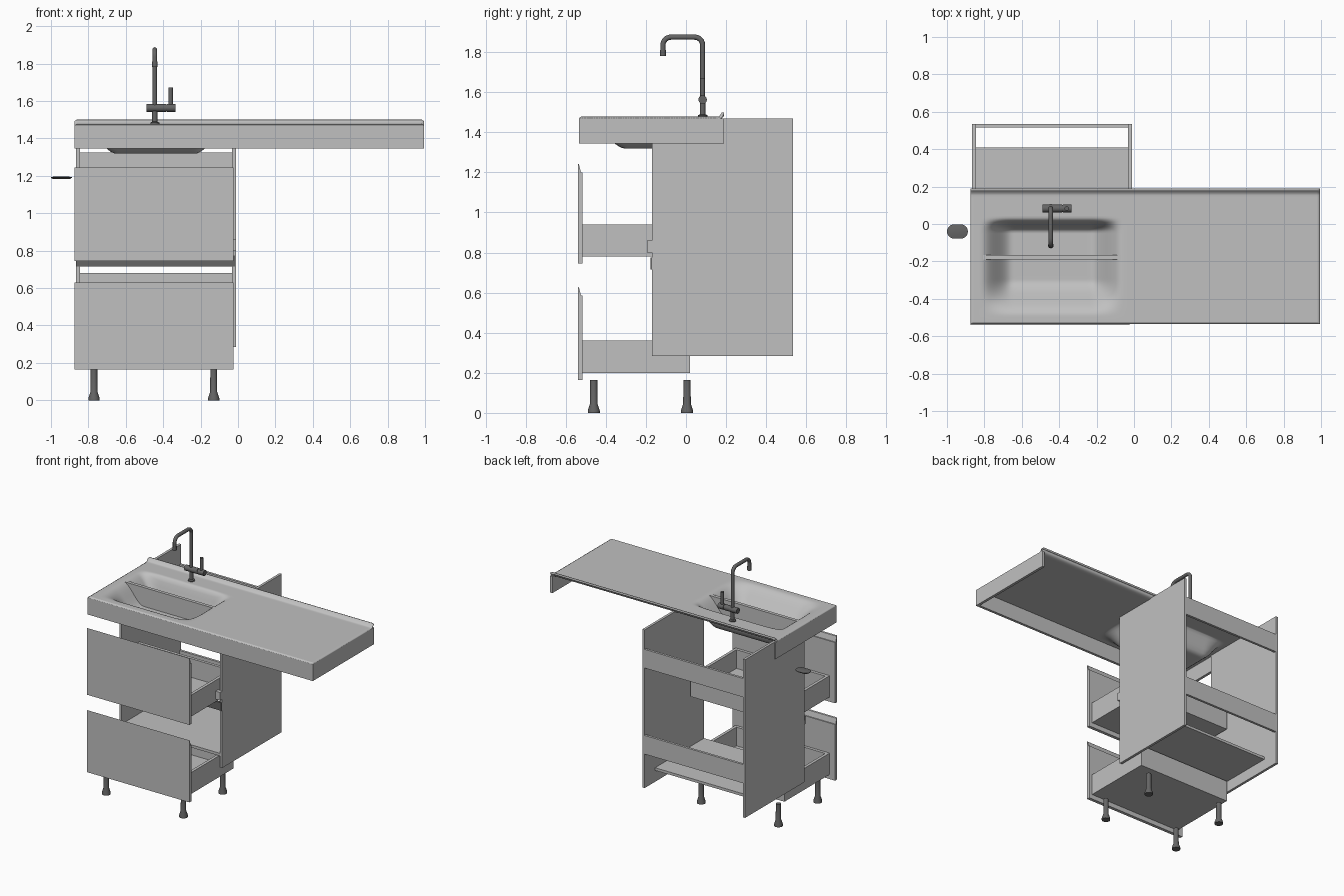
import bpy, bmesh, math
from mathutils import Vector

if "Cube" in bpy.data.objects:
    bpy.data.objects.remove(bpy.data.objects["Cube"])


def material(name, value):
    m = bpy.data.materials.new(name)
    m.use_nodes = True
    colour = (value, value, value, 1)
    m.diffuse_color = colour
    m.node_tree.nodes["Principled BSDF"].inputs["Base Color"].default_value = colour
    return m


GREY = material("light grey", 0.53)
DARK = material("dark metal grey", 0.13)


def finish(name, bm, mat, smooth=False):
    bmesh.ops.recalc_face_normals(bm, faces=bm.faces)
    me = bpy.data.meshes.new(name)
    bm.to_mesh(me)
    bm.free()
    me.materials.append(mat)
    ob = bpy.data.objects.new(name, me)
    bpy.context.collection.objects.link(ob)
    if smooth:
        shade(ob)
    return ob


def shade(ob):
    bpy.ops.object.select_all(action="DESELECT")
    ob.select_set(True)
    bpy.context.view_layer.objects.active = ob
    bpy.ops.object.shade_smooth_by_angle(angle=math.radians(35))


def add_box(bm, x0, x1, y0, y1, z0, z1):
    verts = bmesh.ops.create_cube(bm, size=1)["verts"]
    for v in verts:
        v.co = Vector((x0 + (v.co.x + 0.5) * (x1 - x0),
                       y0 + (v.co.y + 0.5) * (y1 - y0),
                       z0 + (v.co.z + 0.5) * (z1 - z0)))


def boxes(name, *sizes, mat=GREY):
    bm = bmesh.new()
    for s in sizes:
        add_box(bm, *s)
    return finish(name, bm, mat)


def prism(name, profile, direction, mat=GREY):
    """Extrude a closed profile of 3D points along a direction."""
    bm = bmesh.new()
    face = bm.faces.new([bm.verts.new(p) for p in profile])
    out = bmesh.ops.extrude_face_region(bm, geom=[face])["geom"]
    moved = [v for v in out if isinstance(v, bmesh.types.BMVert)]
    bmesh.ops.translate(bm, verts=moved, vec=direction)
    # keep the start cap so the prism is closed
    if not face.is_valid:
        bmesh.ops.holes_fill(bm, edges=bm.edges)
    return finish(name, bm, mat)


def lathe(name, profile, origin, axis="Z", mat=DARK, segments=24):
    """Turn (radius, height) points about an axis through the origin."""
    bm = bmesh.new()
    rings = []
    for r, h in profile:
        ring = []
        for i in range(segments):
            a = math.tau * i / segments
            p = Vector((r * math.cos(a), r * math.sin(a), h))
            if axis == "X":
                p = Vector((p.z, p.x, p.y))
            ring.append(bm.verts.new(p + Vector(origin)))
        rings.append(ring)
    for a, b in zip(rings, rings[1:]):
        for i in range(segments):
            j = (i + 1) % segments
            bm.faces.new((a[i], a[j], b[j], b[i]))
    bm.faces.new(rings[0])
    bm.faces.new(rings[-1])
    return finish(name, bm, mat, True)


# Washbasin top: one moulded sheet with a bowl and a raised back lip
X0, X1, Y0, Y1 = -0.875, 0.995, -0.535, 0.19
RIM, LOW = 1.478, 1.345


def ramp(t):
    t = max(0.0, min(1.0, t))
    return t * t * (3 - 2 * t)


def top_height(x, y):
    across = min(ramp((x + 0.82) / 0.17), ramp((-0.06 - x) / 0.17))
    along = min(ramp((y + 0.49) / 0.19), ramp((0.03 - y) / 0.07))
    lip = 0.022 * ramp((y - 0.162) / 0.02)
    edge = min(x - X0, X1 - x, y - Y0)
    return RIM - 0.145 * across * along + lip - 0.008 * (1 - ramp(edge / 0.012))


def spaced(a, b, n):
    inner = [a + (b - a) * i / n for i in range(n + 1)]
    return sorted(inner + [a + 0.005, a + 0.012, b - 0.005, b - 0.012])


bm = bmesh.new()
xs, ys = spaced(X0, X1, 120), spaced(Y0, Y1, 60)
grid = [[bm.verts.new((x, y, top_height(x, y))) for x in xs] for y in ys]
for r, s in zip(grid, grid[1:]):
    for i in range(len(xs) - 1):
        bm.faces.new((r[i], r[i + 1], s[i + 1], s[i]))
basin = finish("basin_top", bm, GREY)
for p in basin.data.polygons:
    p.use_smooth = True
solid = basin.modifiers.new("thickness", "SOLIDIFY")
solid.thickness = 0.014
solid.offset = -1 if basin.data.polygons[0].normal.z > 0 else 1

# Apron on the front and both ends, open at the back
boxes("basin_apron",
      (X0, X1, Y0, Y0 + 0.02, LOW, RIM - 0.008),
      (X0, X0 + 0.02, Y0, Y1, LOW, RIM - 0.008),
      (X1 - 0.02, X1, Y0, Y1, LOW, RIM - 0.008))

# Divider standing across the bowl
prism("bowl_divider", [(-0.81, -0.19, 1.475), (-0.07, -0.19, 1.475),
                       (-0.2, -0.19, 1.33), (-0.68, -0.19, 1.33)], (0, 0.025, 0))

# Cabinet carcass
for side, x in (("right", -0.865), ("left", -0.031)):
    boxes(side + "_side_panel", (x, x + 0.019, -0.17, 0.535, 0.285, 1.47))
for name, z in (("upper", 1.185), ("lower", 0.54)):
    boxes(name + "_back_rail", (-0.846, -0.031, 0.517, 0.535, z, z + 0.14))
boxes("bottom_shelf", (-0.846, -0.031, -0.17, 0.41, 0.37, 0.39))
boxes("front_strip", (-0.865, -0.015, -0.177, -0.16, 0.715, 0.775), mat=DARK)
boxes("guide_block", (-0.05, -0.012, -0.195, -0.165, 0.80, 0.86))

# Drawers: front with a bevelled finger grip, and an open box behind
L, R, F, B, T = -0.83, -0.05, -0.516, 0.02, 0.022
for name, z0, z1, base in (("lower", 0.165, 0.63, 0.2), ("upper", 0.745, 1.245, 0.78)):
    prism(name + "_drawer_front",
          [(X0, y, z) for y, z in ((-0.54, z0), (-0.54, z1), (-0.534, z1 - 0.005),
                                   (-0.524, z1 - 0.045), (-0.516, z1 - 0.045),
                                   (-0.516, z0))], (0.85, 0, 0))
    top = base + 0.16
    boxes(name + "_drawer_box",
          (L, R, F, B, base, base + 0.02),
          (L, L + T, F, B, base, top), (R - T, R, F, B, base, top),
          (L, R, B - T, B, base, top), (L, R, F, F + T, base, top))

# Legs
for side, x in (("right", -0.77), ("left", -0.13)):
    for end, y in (("front", -0.46), ("back", 0.005)):
        lathe(f"{end}_{side}_leg", [(0.03, 0), (0.03, 0.012), (0.019, 0.045),
                                    (0.018, 0.165)], (x, y, 0))

# Tap: bent spout, mixer body and lever
FX, FY = -0.445, 0.083
curve = bpy.data.curves.new("tap_spout", "CURVE")
curve.dimensions = "3D"
curve.bevel_depth = 0.013
curve.bevel_resolution = 4
curve.use_fill_caps = True
path = [(FY, 1.5)]
for cy, start in ((FY - 0.04, 0), (-0.075, 90)):
    for k in range(7):
        a = math.radians(start + 15 * k)
        path.append((cy + 0.04 * math.cos(a), 1.835 + 0.04 * math.sin(a)))
path.append((-0.115, 1.785))
spline = curve.splines.new("POLY")
spline.points.add(len(path) - 1)
for p, (y, z) in zip(spline.points, path):
    p.co = (FX, y, z, 1)
curve.materials.append(DARK)
spout = bpy.data.objects.new("tap_spout", curve)
bpy.context.collection.objects.link(spout)
bpy.ops.object.select_all(action="DESELECT")
spout.select_set(True)
bpy.context.view_layer.objects.active = spout
bpy.ops.object.convert(target="MESH")
shade(spout)
lathe("spout_tip", [(0.015, 1.782), (0.015, 1.81)], (FX, -0.115, 0))
lathe("tap_base", [(0.024, 1.47), (0.024, 1.485), (0.014, 1.49), (0.014, 1.55)], (FX, FY, 0))
lathe("mixer_body", [(0.021, -0.49), (0.021, -0.385), (0.018, -0.384),
                     (0.018, -0.38), (0.021, -0.379), (0.021, -0.333)], (0, FY, 1.563), "X")
lathe("mixer_lever", [(0.012, 1.565), (0.012, 1.672)], (-0.36, FY, 0))

# Loose oval drain cover beside the cabinet
cover = lathe("drain_cover", [(0.03, 1.184), (0.038, 1.19), (0.038, 1.193), (0.015, 1.197)],
              (0, 0, 0))
for v in cover.data.vertices:
    v.co.x += math.copysign(0.018, v.co.x) - 0.944
    v.co.y -= 0.04
